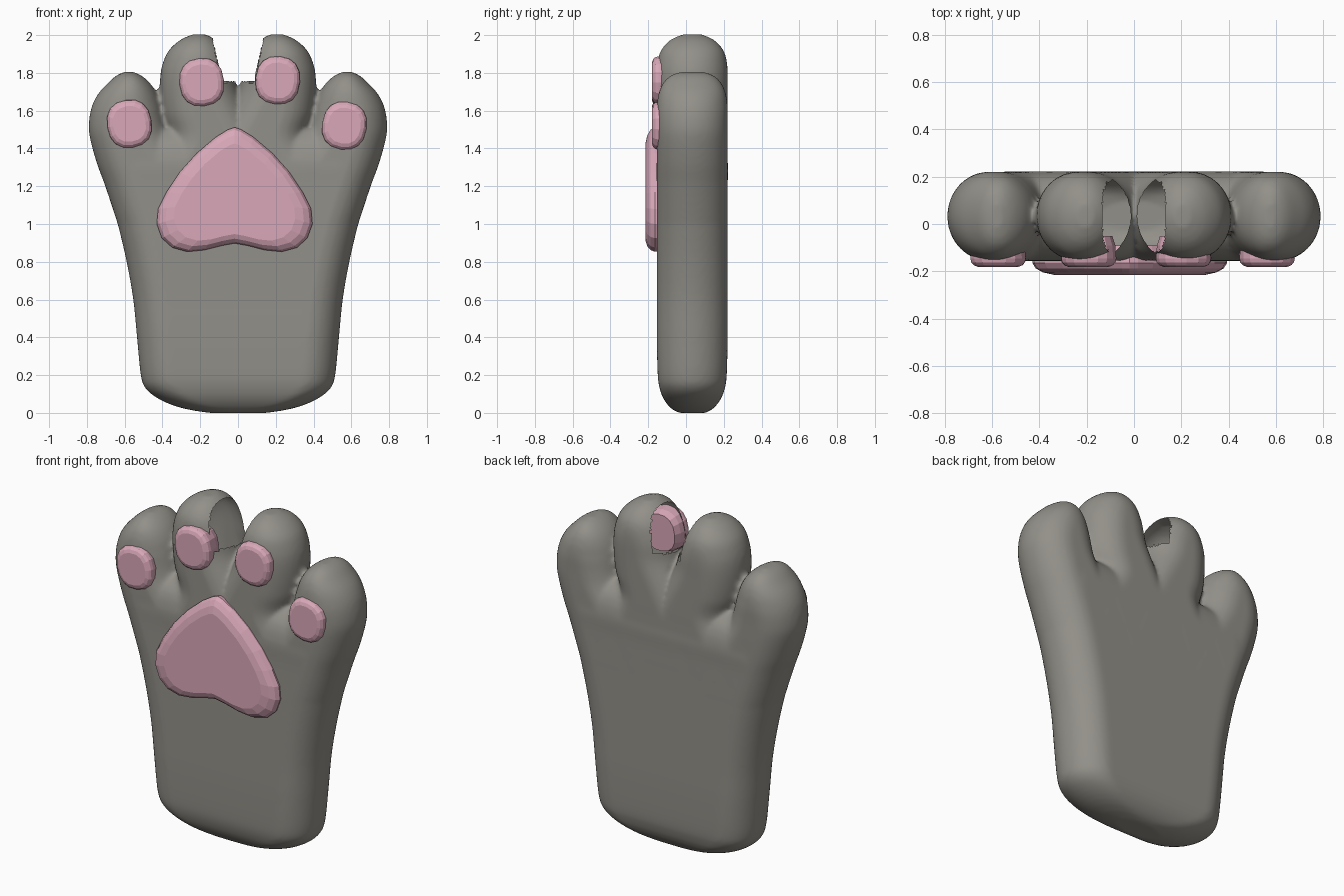
import bpy, bmesh, math
from mathutils import Matrix

if "Cube" in bpy.data.objects:
    bpy.data.objects.remove(bpy.data.objects["Cube"])


def material(name, rgb):
    m = bpy.data.materials.new(name)
    m.diffuse_color = (*rgb, 1)
    m.use_nodes = True
    m.node_tree.nodes["Principled BSDF"].inputs["Base Color"].default_value = m.diffuse_color
    return m


GREY = material("warm grey fur", (0.29, 0.28, 0.25))
PINK = material("pink pad", (0.69, 0.39, 0.48))
YC, HALF = 0.033, 0.188          # middle of the thickness, half thickness


def finish(bm, name, mat):
    bmesh.ops.recalc_face_normals(bm, faces=bm.faces)
    me = bpy.data.meshes.new(name)
    bm.to_mesh(me)
    bm.free()
    me.materials.append(mat)
    ob = bpy.data.objects.new(name, me)
    bpy.context.collection.objects.link(ob)
    return ob


def spline(rows, steps=5):
    """Smooth the key rows with a Catmull-Rom curve."""
    out = []
    for i in range(len(rows) - 1):
        a, b, c, d = (rows[max(0, min(len(rows) - 1, i + k))] for k in (-1, 0, 1, 2))
        for s in range(steps):
            t = s / steps
            out.append([0.5 * (2 * q + (r - p) * t + (2 * p - 5 * q + 4 * r - w) * t * t
                               + (3 * q - p - 3 * r + w) * t ** 3)
                        for p, q, r, w in zip(a, b, c, d)])
    return out + [list(rows[-1])]


def skin(bm, rings):
    """Join rings of points into a closed solid."""
    rings = [[bm.verts.new(p) for p in ring] for ring in rings]
    n = len(rings[0])
    for a, b in zip(rings, rings[1:]):
        for i in range(n):
            bm.faces.new((a[i], a[(i + 1) % n], b[(i + 1) % n], b[i]))
    bm.faces.new(rings[0][::-1])
    bm.faces.new(rings[-1])


def slab(bm, rows, sign=1):
    """Stack rounded sections; each row is z, left x, right x, half thickness."""
    rings = []
    for z, x0, x1, h in spline(rows):
        c, w = (x0 + x1) / 2, (x1 - x0) / 2
        r = min(0.175, w * 0.97)
        ring = []
        for k in range(40):
            a = 2 * math.pi * (k + 0.5) / 40
            x = c + math.copysign(w - r, math.cos(a)) + r * math.cos(a)
            ring.append((sign * x, YC + h * math.sin(a), z))
        rings.append(ring)
    skin(bm, rings)


# Palm and cuff
bm = bmesh.new()
palm = [(0.0, .15, .07), (.015, .25, .10), (.04, .345, .128), (.08, .43, .155),
        (.13, .49, .173), (.2, .515, .183), (.4, .535, HALF), (.6, .555, HALF),
        (.8, .59, HALF), (1.0, .637, HALF), (1.2, .69, HALF), (1.33, .70, HALF),
        (1.43, .64, .16), (1.5, .5, .10)]
slab(bm, [(z, -w, w, h) for z, w, h in palm])

# Toes, mirrored left and right
outer_toe = [(1.0, .1, .637, HALF), (1.2, .2, .703, HALF), (1.32, .27, .747, HALF),
             (1.45, .352, .783, HALF), (1.53, .383, .79, HALF), (1.62, .405, .775, HALF),
             (1.69, .43, .74, .178), (1.745, .465, .69, .155),
             (1.785, .51, .645, .115), (1.806, .555, .60, .06)]
middle_toe = [(1.1, -.3, .55, HALF), (1.3, -.22, .45, HALF), (1.45, -.13, .37, HALF),
              (1.58, -.06, .40, HALF), (1.70, 0, .413, HALF), (1.80, .022, .41, HALF),
              (1.87, .045, .392, .182), (1.925, .075, .362, .162),
              (1.975, .12, .305, .115), (2.004, .17, .24, .05)]
for s in (-1, 1):
    slab(bm, outer_toe, s)
    slab(bm, middle_toe, s)
paw = finish(bm, "paw_body", GREY)

# Fuse palm and toes into one soft skin
bpy.context.view_layer.objects.active = paw
paw.select_set(True)
fuse = paw.modifiers.new("fuse", 'REMESH')
fuse.mode = 'VOXEL'
fuse.voxel_size = 0.014
soft = paw.modifiers.new("soften", 'SMOOTH')
soft.factor = 0.5
soft.iterations = 6
for m in ("fuse", "soften"):
    bpy.ops.object.modifier_apply(modifier=m)

# Open gap in the skin between the two middle toes
bm = bmesh.new()
bm.from_mesh(paw.data)
gap = []
for f in bm.faces:
    p = f.calc_center_median()
    if p.z > 1.75 and abs(p.x) < 0.085 + 0.05 * (p.z - 1.75) / 0.23:
        gap.append(f)
bmesh.ops.delete(bm, geom=gap, context='FACES')
bm.to_mesh(paw.data)
bm.free()
paw.data.shade_smooth()


def pad(name, outline, cx, cz, layers):
    """Cushion made from an outline scaled through several depths."""
    bm = bmesh.new()
    skin(bm, [[(cx + x * s, y, cz + z * s) for x, z in outline] for y, s in layers])
    return finish(bm, name, PINK)


# Heart-shaped palm pad
half = [(.035, 1.50), (.10, 1.46), (.2, 1.375), (.29, 1.275), (.36, 1.17), (.405, 1.08),
        (.412, 1.0), (.385, .925), (.33, .875), (.25, .853), (.16, .862), (.07, .885)]
heart = [(0, 1.512)] + half + [(0, .898)] + [(-x, z) for x, z in half[::-1]]
heart = [(x, z - 1.12) for x, z in heart]
pad("palm_pad", heart, -0.018, 1.12,
    [(-.09, .93), (-.14, .99), (-.165, 1), (-.188, .965), (-.205, .89), (-.215, .78)])

# Toe pads: rounded squares, slightly tilted
for name, cx, cz, tilt in (("left_outer_toe_pad", -.575, 1.53, .15),
                           ("left_middle_toe_pad", -.192, 1.75, .1),
                           ("right_middle_toe_pad", .21, 1.76, -.1),
                           ("right_outer_toe_pad", .563, 1.52, -.15)):
    shape = []
    for k in range(16):
        a = 2 * math.pi * k / 16
        c, s = math.cos(a), math.sin(a)
        x = .118 * math.copysign(abs(c) ** .85, c)
        z = .128 * math.copysign(abs(s) ** .85, s)
        shape.append((x * math.cos(tilt) - z * math.sin(tilt),
                      x * math.sin(tilt) + z * math.cos(tilt)))
    pad(name, shape, cx, cz,
        [(-.05, .85), (-.09, .96), (-.145, 1), (-.162, .97), (-.174, .88), (-.181, .74)])
